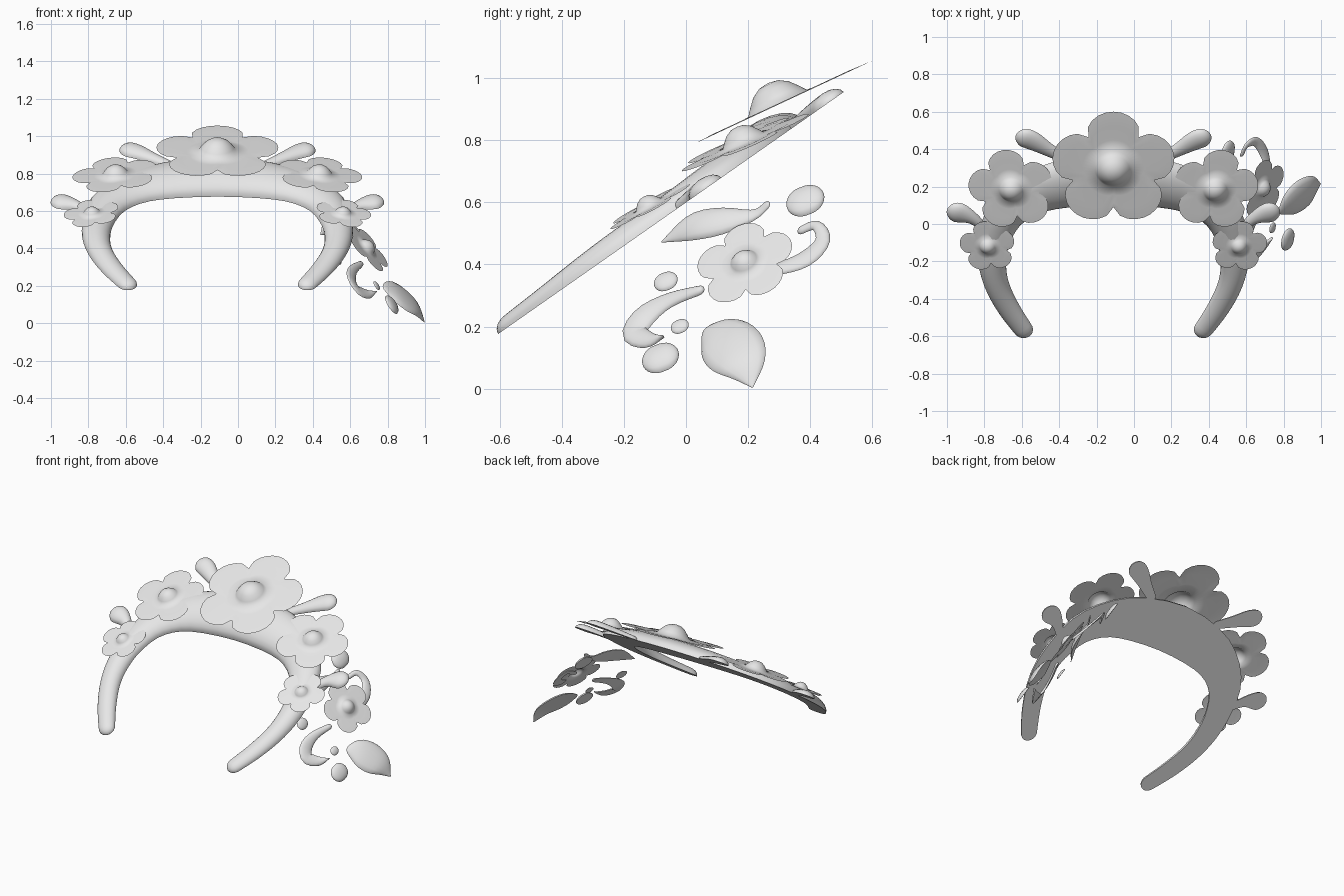
import bpy, bmesh, math
from mathutils import Vector

if "Cube" in bpy.data.objects:
    bpy.data.objects.remove(bpy.data.objects["Cube"])

MID = -0.11                                   # mirror line of the band
TILT = Vector((0, -0.7, 1)).normalized()      # face of the tilted band
SIDE = Vector((1, -0.36, 0.67)).normalized()  # face of the hanging spray

grey = bpy.data.materials.new("soft_grey")
grey.diffuse_color = (0.8, 0.8, 0.8, 1)
grey.use_nodes = True
grey.node_tree.nodes["Principled BSDF"].inputs["Base Color"].default_value = grey.diffuse_color


def plane(x, y, lift=0.0):
    """Point on the tilted back plane."""
    return Vector((x, y, 0.6 + 0.7 * y)) + TILT * lift


def finish(name, bm, angle=50, solid=True):
    if solid:
        bmesh.ops.recalc_face_normals(bm, faces=bm.faces)
    me = bpy.data.meshes.new(name)
    bm.to_mesh(me)
    bm.free()
    me.materials.append(grey)
    ob = bpy.data.objects.new(name, me)
    bpy.context.collection.objects.link(ob)
    bpy.ops.object.select_all(action='DESELECT')
    ob.select_set(True)
    bpy.context.view_layer.objects.active = ob
    bpy.ops.object.shade_smooth_by_angle(angle=math.radians(angle))


def spline(vals, t):
    """Catmull-Rom through the values, t from 0 to 1."""
    n = len(vals) - 1
    i = min(int(t * n), n - 1)
    f = t * n - i
    p1, p2 = vals[i], vals[i + 1]
    p0 = vals[i - 1] if i > 0 else p1 * 2 - p2
    p3 = vals[i + 2] if i + 2 <= n else p2 * 2 - p1
    return 0.5 * (p1 * 2 + (p2 - p0) * f + (p0 * 2 - p1 * 5 + p2 * 4 - p3) * f * f
                  + (p1 * 3 - p0 - p2 * 3 + p3) * f ** 3)


def ribbon(name, pts, widths, heights, normal, n=20, segs=8):
    """Domed strip with a flat back and rounded ends along a path."""
    pts = [Vector(p) for p in pts]
    ts = [(1 - math.cos(math.pi * i / n)) / 2 for i in range(n + 1)]
    path = [spline(pts, t) for t in ts]
    dist = [0.0]
    for a, b in zip(path, path[1:]):
        dist.append(dist[-1] + (b - a).length)
    bm = bmesh.new()
    rings = []
    for i, t in enumerate(ts):
        w = max(spline(widths, t), 0.002)
        d = min(dist[i], dist[-1] - dist[i]) / w
        k = max(math.sqrt(max(0, 1 - (1 - min(d, 1)) ** 2)), 0.03)
        h = max(spline(heights, t), 0.002)
        tan = (path[min(i + 1, n)] - path[max(i - 1, 0)]).normalized()
        across = normal.cross(tan).normalized()
        rings.append([bm.verts.new(path[i] + across * (w * k * math.cos(math.pi * j / segs))
                                   + normal * (h * k * math.sin(math.pi * j / segs)))
                      for j in range(segs + 1)])
    for a, b in zip(rings, rings[1:]):
        for j in range(segs + 1):
            m = (j + 1) % (segs + 1)
            bm.faces.new((a[j], a[m], b[m], b[j]))
    bm.faces.new(rings[0])
    bm.faces.new(rings[-1])
    finish(name, bm)


def flower(name, centre, normal, up, radius, turn=0.0, steps=50):
    """Five-petal sheet with a raised round heart."""
    n = Vector(normal).normalized()
    u = Vector(up)
    u = (u - n * u.dot(n)).normalized()
    r = u.cross(n)
    c = Vector(centre)
    bm = bmesh.new()
    tip = bm.verts.new(c + n * radius * 0.23)
    rings = []
    rows = [(0.1, 0.215), (0.19, 0.16), (0.26, 0.08), (0.31, 0.015),
            (0.5, 0.0), (0.75, 0.01), (1.0, 0.0)]
    for f, h in rows:
        ring = []
        for i in range(steps):
            a = 2 * math.pi * i / steps
            edge = 0.68 + 0.32 * abs(math.cos(2.5 * a)) ** 0.6
            blend = max(0, (f - 0.31) / 0.69)
            q = radius * f * (1 + (edge - 1) * blend)
            b = a + turn
            ring.append(bm.verts.new(c + (u * math.cos(b) + r * math.sin(b)) * q
                                     + n * (h * radius)))
        rings.append(ring)
    for i in range(steps):
        j = (i + 1) % steps
        bm.faces.new((tip, rings[0][j], rings[0][i]))
        for a, b in zip(rings, rings[1:]):
            bm.faces.new((a[i], a[j], b[j], b[i]))
    finish(name, bm, 60)


# horseshoe band: half outline of (x from middle, y, half width, height)
half = [(0.455, -0.60, 0.05, 0.035), (0.56, -0.45, 0.06, 0.045),
        (0.625, -0.32, 0.066, 0.055), (0.648, -0.2, 0.075, 0.06),
        (0.635, -0.08, 0.085, 0.06), (0.58, 0.05, 0.105, 0.065),
        (0.46, 0.15, 0.125, 0.07), (0.28, 0.215, 0.15, 0.08)]
rows = ([(-x, y, w, h) for x, y, w, h in half] + [(0, 0.245, 0.165, 0.085)] + half[::-1])
ribbon("band", [plane(MID + x, y) for x, y, w, h in rows],
       [r[2] for r in rows], [r[3] for r in rows], TILT, 56, 12)

# blossoms on the band
flower("large_flower", (MID, 0.297, 0.915), (0, -0.42, 0.9), (0, 1, 0), 0.335)
for s, side in ((-1, "left"), (1, "right")):
    flower("medium_flower_" + side, (MID + s * 0.545, 0.185, 0.795),
           (s * 0.1, -0.4, 0.91), (0, 1, 0), 0.232, s * 0.15)
    flower("small_flower_" + side, (MID + s * 0.672, -0.12, 0.588),
           (s * 0.12, -0.48, 0.87), (0, 1, 0), 0.152, s * 0.1)
    # round-ended buds
    ribbon("upper_bud_" + side, [plane(MID + s * x, y) for x, y in
                                 ((0.24, 0.34), (0.35, 0.40), (0.44, 0.45), (0.52, 0.478))],
           [0.025, 0.04, 0.058, 0.058], [0.02, 0.03, 0.035, 0.035], TILT)
    ribbon("lower_bud_" + side, [plane(MID + s * x, y) for x, y in
                                 ((0.68, -0.03), (0.75, 0.03), (0.82, 0.06), (0.89, 0.075))],
           [0.02, 0.035, 0.06, 0.06], [0.02, 0.03, 0.035, 0.035], TILT)

# hanging spray: blossom
flower("hanging_flower", (0.69, 0.19, 0.405), (0.75, -0.32, 0.62), (0, 0.75, 0.65), 0.165, 0.2)

# hanging spray: scrolls
ribbon("upper_scroll", [(0.72, 0.27, 0.375), (0.695, 0.38, 0.415), (0.65, 0.44, 0.475),
                        (0.60, 0.42, 0.525), (0.57, 0.36, 0.505)],
       [0.02, 0.032, 0.026, 0.018, 0.014], [0.012] * 5, SIDE, 24)
ribbon("lower_scroll", [(0.66, 0.06, 0.32), (0.615, -0.05, 0.285), (0.605, -0.13, 0.235),
                        (0.635, -0.165, 0.18), (0.69, -0.12, 0.155), (0.735, -0.07, 0.165)],
       [0.016, 0.028, 0.042, 0.042, 0.03, 0.002], [0.015] * 6, SIDE, 24)

# hanging spray: leaves
ribbon("lower_leaf", [(0.775, 0.06, 0.19), (0.83, 0.11, 0.165), (0.89, 0.155, 0.125),
                      (0.95, 0.19, 0.075), (0.998, 0.215, 0.003)],
       [0.03, 0.085, 0.1, 0.075, 0.002], [0.012, 0.025, 0.028, 0.02, 0.002], SIDE)
ribbon("upper_leaf", [(0.44, -0.08, 0.472), (0.49, 0.02, 0.52), (0.53, 0.12, 0.54),
                      (0.555, 0.22, 0.56), (0.575, 0.27, 0.6)],
       [0.002, 0.05, 0.05, 0.02, 0.012], [0.002, 0.02, 0.02, 0.01, 0.008],
       Vector((0.8, -0.3, 0.5)).normalized())

# hanging spray: round drops
drops = [(0.5, 0.385, 0.605, 0.064), (0.53, -0.065, 0.345, 0.04),
         (0.74, -0.02, 0.2, 0.03), (0.82, -0.082, 0.098, 0.062)]
along = (Vector((0, 1, 0.3)) - SIDE * SIDE.dot(Vector((0, 1, 0.3)))).normalized()
for i, (x, y, z, r) in enumerate(drops):
    c = Vector((x, y, z))
    ribbon("drop_%d" % (i + 1), [c - along * r, c, c + along * r],
           [r * 0.88] * 3, [r * 0.35] * 3, SIDE, 16)
